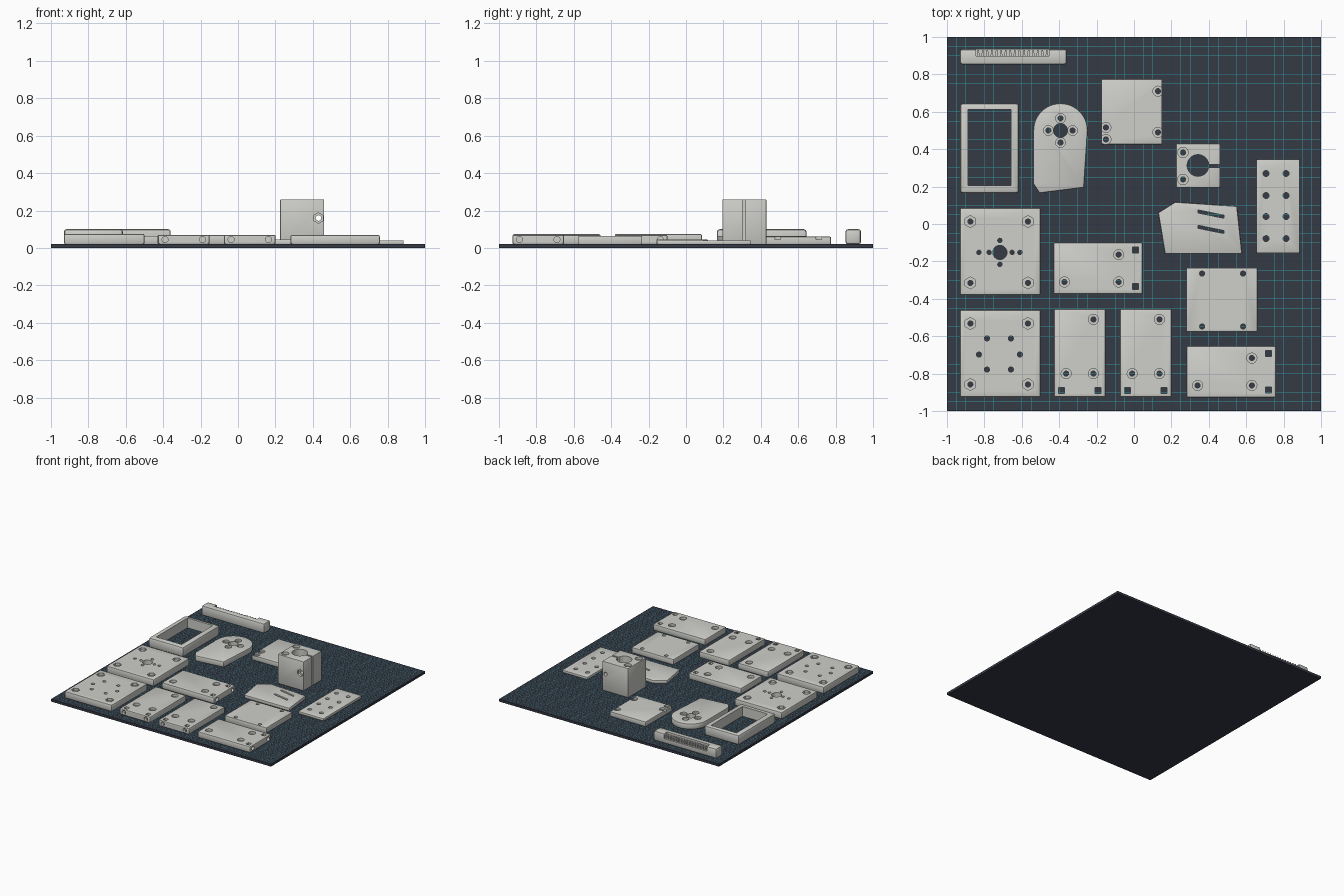
import bpy, bmesh, math
from mathutils import Matrix, Vector

cube = bpy.data.objects.get("Cube")
if cube:
    bpy.data.objects.remove(cube, do_unlink=True)

BED = 0.02


def material(name, rgb):
    m = bpy.data.materials.new(name)
    m.use_nodes = True
    m.diffuse_color = (*rgb, 1)
    bsdf = m.node_tree.nodes["Principled BSDF"]
    bsdf.inputs["Base Color"].default_value = (*rgb, 1)
    bsdf.inputs["Roughness"].default_value = 0.6
    return m


GREY = material("light grey plastic", (0.62, 0.62, 0.59))
DARK = material("dark blue bed", (0.033, 0.041, 0.058))
TEAL = material("teal grid", (0.03, 0.35, 0.40))


def make(name, bm, mat):
    bmesh.ops.recalc_face_normals(bm, faces=bm.faces)
    me = bpy.data.meshes.new(name)
    bm.to_mesh(me)
    bm.free()
    me.materials.append(mat)
    ob = bpy.data.objects.new(name, me)
    bpy.context.collection.objects.link(ob)
    return ob


def box(bm, x0, x1, y0, y1, z0, z1):
    mat = Matrix.Translation(((x0 + x1) / 2, (y0 + y1) / 2, (z0 + z1) / 2))
    bmesh.ops.create_cube(bm, size=1, matrix=mat @ Matrix.Diagonal((x1 - x0, y1 - y0, z1 - z0, 1)))


def prism(bm, points, z0, z1):
    face = bm.faces.new([bm.verts.new((x, y, z0)) for x, y in points])
    out = bmesh.ops.extrude_face_region(bm, geom=[face])
    tops = [v for v in out["geom"] if isinstance(v, bmesh.types.BMVert)]
    bmesh.ops.translate(bm, verts=tops, vec=(0, 0, z1 - z0))


def rod(bm, centre, r, length, axis="z", sides=16):
    turn = {"z": Matrix(), "y": Matrix.Rotation(math.pi / 2, 4, "X"),
            "x": Matrix.Rotation(math.pi / 2, 4, "Y")}[axis]
    bmesh.ops.create_cone(bm, cap_ends=True, segments=sides, radius1=r, radius2=r,
                          depth=length, matrix=Matrix.Translation(centre) @ turn)


def holes(points, r=0.014, z=0.0, sides=16):
    # Cutter of upright rods that start at height z and run out of the top
    def build(bm):
        for x, y in points:
            rod(bm, (x, y, z + 0.25), r, 0.5, sides=sides)
    return build


def carve(ob, cutters):
    # Round the edges, then subtract every cutter
    bpy.context.view_layer.objects.active = ob
    for build in cutters:
        bm = bmesh.new()
        build(bm)
        tool = make("cutter", bm, GREY)
        tool.hide_render = True
        mod = ob.modifiers.new("cut", "BOOLEAN")
        mod.operation, mod.solver, mod.object = "DIFFERENCE", "EXACT", tool
        bpy.ops.object.modifier_apply(modifier=mod.name)
        bpy.data.objects.remove(tool, do_unlink=True)


def finish(ob, cutters=(), bevel=0.008):
    bpy.ops.object.select_all(action="DESELECT")
    ob.select_set(True)
    bpy.context.view_layer.objects.active = ob
    if bevel:
        mod = ob.modifiers.new("round", "BEVEL")
        mod.width, mod.segments, mod.limit_method = bevel, 2, "ANGLE"
        bpy.ops.object.modifier_apply(modifier=mod.name)
    carve(ob, cutters)
    bpy.ops.object.shade_smooth_by_angle(angle=math.radians(30))
    return ob


def plate(name, x0, x1, y0, y1, top, cutters=(), bevel=0.008):
    bm = bmesh.new()
    box(bm, x0, x1, y0, y1, BED, top)
    return finish(make(name, bm, GREY), cutters, bevel)


def grid(xs, ys):
    return [(x, y) for x in xs for y in ys]


# Bed with fine grid lines
bm = bmesh.new()
box(bm, -1, 1, -1, 1, 0, BED)
make("bed", bm, DARK)
bm = bmesh.new()
for i in range(-19, 20):
    p = i * 0.05
    box(bm, p - 0.0008, p + 0.0008, -1, 1, BED - 0.001, BED + 0.0006)
    box(bm, -1, 1, p - 0.0008, p + 0.0008, BED - 0.001, BED + 0.0004)
make("bed_grid", bm, TEAL)

# Two large square plates with hexagonal corner pockets
corners = grid((-0.875, -0.567), (0.013, -0.315))
cross = [(-0.717, -0.088), (-0.717, -0.216)] + grid((-0.829, -0.775, -0.652, -0.61), (-0.152,))
plate("hub_plate", -0.93, -0.5, -0.38, 0.085, 0.075,
      [holes(corners), holes(corners, 0.032, 0.055, 6), holes(cross, 0.012),
       holes([(-0.717, -0.152)], 0.038, sides=24)])
corners = grid((-0.875, -0.567), (-0.532, -0.858))
ring = grid((-0.786, -0.658), (-0.612, -0.778)) + grid((-0.829, -0.61), (-0.698,))
plate("mount_plate", -0.93, -0.5, -0.925, -0.46, 0.075,
      [holes(corners), holes(corners, 0.032, 0.055, 6), holes(ring)])


# Four matching brackets, two lying along x and two along y
def bracket(name, cx, cy, along_x):
    def at(x, y):
        return (cx + x, cy + y) if along_x else (cx - y, cy - x)
    bolts = [at(0.11, 0.073), at(-0.18, -0.073), at(0.11, -0.073)]
    pockets = [at(0.2, s * 0.098) for s in (-1, 1)]
    ends = [at(0.22, s * 0.1) for s in (-1, 1)]
    hx, hy = (0.238, 0.138) if along_x else (0.138, 0.235)

    def nut_slots(bm):
        for x, y in pockets:
            box(bm, x - 0.016, x + 0.016, y - 0.016, y + 0.016, 0, 0.2)

    def side_holes(bm):
        for x, y in ends:
            rod(bm, (x, y, 0.045), 0.016, 0.08, "x" if along_x else "y")
    plate(name, cx - hx, cx + hx, cy - hy, cy + hy, 0.07,
          [holes(bolts), holes(bolts, 0.027, 0.05), nut_slots, side_holes])


bracket("bracket_left", -0.29, -0.69, False)
bracket("bracket_middle", 0.063, -0.69, False)
bracket("bracket_upper", -0.192, -0.237, True)
bracket("bracket_right", 0.52, -0.79, True)

# Plain plates
plate("four_hole_plate", 0.28, 0.66, -0.575, -0.235, 0.065,
      [holes(grid((0.364, 0.583), (-0.265, -0.548)))], 0.005)
plate("thin_hole_strip", 0.655, 0.885, -0.155, 0.345, 0.04,
      [holes(grid((0.706, 0.813), (0.27, 0.152, 0.04, -0.078)), 0.016)], 0.004)
bolts = [(0.128, 0.71), (0.128, 0.49), (-0.15, 0.516), (-0.15, 0.452)]
plate("back_plate", -0.175, 0.15, 0.425, 0.775, 0.06,
      [holes(bolts), holes(bolts, 0.027, 0.045)], 0.005)


# Wedge plate with two slanted slots
def slots(bm):
    for y in (0.067, -0.015):
        prism(bm, [(0.343, y - 0.008), (0.48, y - 0.036), (0.48, y - 0.02), (0.343, y + 0.008)], 0, 0.2)


bm = bmesh.new()
prism(bm, [(0.13, 0.06), (0.166, -0.158), (0.577, -0.158), (0.55, 0.095), (0.22, 0.117)], BED, 0.045)
finish(make("slotted_wedge", bm, GREY), [slots], 0.004)

# Round-ended plate
cx, cy = -0.393, 0.5
bm = bmesh.new()
arc = [(cx + 0.145 * math.cos(a), cy + 0.145 * math.sin(a))
       for a in (math.pi * i / 24 for i in range(25))]
prism(bm, arc + [(-0.538, 0.215), (-0.505, 0.165), (-0.268, 0.195)], BED, 0.065)
bolts = [(cx + 0.065, cy), (cx - 0.065, cy), (cx, cy + 0.065), (cx, cy - 0.065)]
finish(make("round_end_plate", bm, GREY),
       [holes(bolts), holes(bolts, 0.026, 0.05), holes([(cx, cy)], 0.037, sides=24)], 0.006)

# Clamp block with bore, slit and cross bolt
bolts = [(0.262, 0.382), (0.262, 0.238)]
plate("clamp_block", 0.225, 0.46, 0.195, 0.43, 0.26,
      [holes([(0.342, 0.313)], 0.058, sides=32),
       lambda bm: box(bm, 0.37, 0.5, 0.302, 0.317, 0, 0.5),
       holes(bolts), holes(bolts, 0.028, 0.24),
       lambda bm: rod(bm, (0.43, 0.313, 0.16), 0.015, 0.5, "y"),
       lambda bm: rod(bm, (0.43, 0.195, 0.16), 0.028, 0.04, "y", 6)], 0.005)

# Open rectangular frame
plate("open_frame", -0.93, -0.615, 0.165, 0.645, 0.1,
      [lambda bm: box(bm, -0.888, -0.657, 0.207, 0.613, 0, 0.3)], 0.015)

# Rack bar with a toothed recess along its back
plate("rack_bar", -0.93, -0.36, 0.853, 0.935, 0.1,
      [lambda bm: box(bm, -0.845, -0.455, 0.897, 1, 0.06, 0.3)], 0.012)
bm = bmesh.new()
for i in range(16):
    x = -0.833 + i * 0.0245
    prism(bm, [(x - 0.008, 0.89), (x + 0.008, 0.89), (x + 0.004, 0.93), (x - 0.004, 0.93)], 0.05, 0.085)
make("rack_teeth", bm, GREY)
